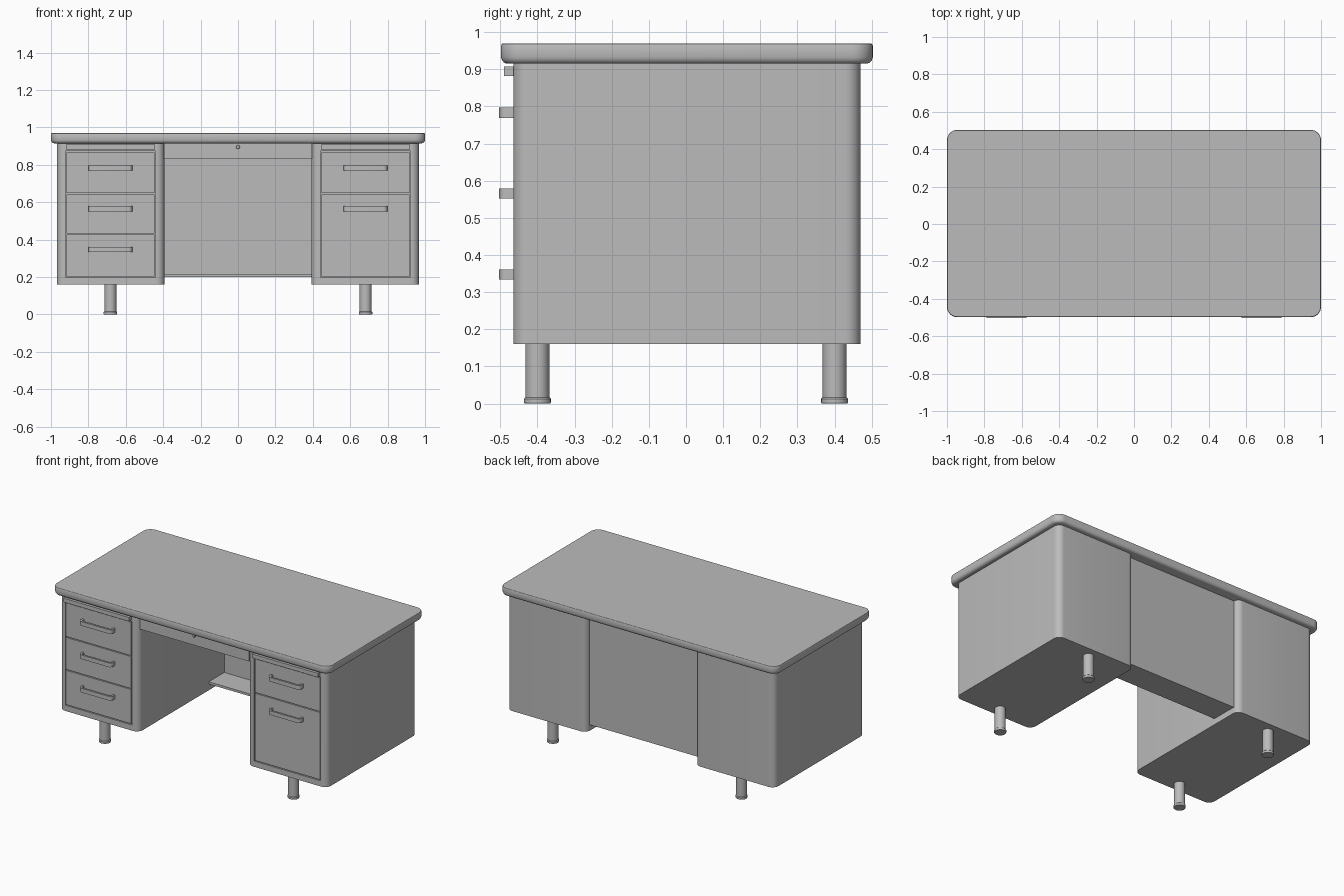
import bpy
import bmesh
from math import cos, sin, pi

cube = bpy.data.objects.get("Cube")
if cube:
    bpy.data.objects.remove(cube, do_unlink=True)

paint = bpy.data.materials.new("grey painted steel")
paint.use_nodes = True
GREY = (0.5, 0.5, 0.5, 1)
paint.diffuse_color = GREY
paint.node_tree.nodes["Principled BSDF"].inputs["Base Color"].default_value = GREY


def finish(name, bm, smooth=False):
    bmesh.ops.recalc_face_normals(bm, faces=bm.faces)
    mesh = bpy.data.meshes.new(name)
    bm.to_mesh(mesh)
    bm.free()
    obj = bpy.data.objects.new(name, mesh)
    bpy.context.collection.objects.link(obj)
    mesh.materials.append(paint)
    if smooth:
        bpy.ops.object.select_all(action='DESELECT')
        obj.select_set(True)
        bpy.context.view_layer.objects.active = obj
        bpy.ops.object.shade_smooth_by_angle()
    return obj


def box(name, x, y, z):
    bm = bmesh.new()
    bmesh.ops.create_cube(bm, size=1)
    for v in bm.verts:
        v.co = [lo + (c + 0.5) * (hi - lo) for c, (lo, hi) in zip(v.co, (x, y, z))]
    return finish(name, bm)


def loft(name, rings):
    """Skin closed rings of points and cap both ends."""
    bm = bmesh.new()
    loops = [[bm.verts.new(p) for p in ring] for ring in rings]
    for a, b in zip(loops, loops[1:]):
        for i in range(len(a)):
            j = (i + 1) % len(a)
            bm.faces.new((a[i], a[j], b[j], b[i]))
    bm.faces.new(loops[0])
    bm.faces.new(loops[-1])
    return finish(name, bm, True)


def rounded_ring(x, y, z, r, inset=0, steps=8):
    pts = []
    for k, (sx, sy) in enumerate(((1, 1), (-1, 1), (-1, -1), (1, -1))):
        cx = x[1] - r if sx > 0 else x[0] + r
        cy = y[1] - r if sy > 0 else y[0] + r
        for i in range(steps + 1):
            a = (k + i / steps) * pi / 2
            pts.append((cx + (r - inset) * cos(a), cy + (r - inset) * sin(a), z))
    return pts


def turned(name, x, y, profile, sides=32):
    return loft(name, [[(x + r * cos(2 * pi * i / sides), y + r * sin(2 * pi * i / sides), z)
                        for i in range(sides)] for r, z in profile])


def handle(name, cx, cz):
    """Flat bar bent into a U with rounded corners."""
    half, front, back, r, t = 0.117, -0.503, -0.46, 0.02, 0.012
    outer, inner = [(-half, back)], [(-half + t, back)]
    for start, side in ((pi, -1), (1.5 * pi, 1)):
        for i in range(6):
            a = start + i / 5 * pi / 2
            px, py = side * (half - r), front + r
            outer.append((px + r * cos(a), py + r * sin(a)))
            inner.append((px + (r - t) * cos(a), py + (r - t) * sin(a)))
    outer.append((half, back))
    inner.append((half - t, back))
    rings = [[(cx + ox, oy, cz - 0.0135), (cx + ix, iy, cz - 0.0135),
              (cx + ix, iy, cz + 0.0135), (cx + ox, oy, cz + 0.0135)]
             for (ox, oy), (ix, iy) in zip(outer, inner)]
    return loft(name, rings)


# Desktop slab with a rolled lower edge
TOP_X, TOP_Y = (-1, 1), (-0.498, 0.503)
edge = [(0.915, 0.016), (0.918, 0.008), (0.924, 0.003), (0.932, 0),
        (0.963, 0), (0.968, 0.002), (0.97, 0.005)]
loft("desktop", [rounded_ring(TOP_X, TOP_Y, z, 0.055, i) for z, i in edge])

# Pedestals with their drawers, pull-out boards, handles and legs
FRONT, BACK, GAP = -0.465, 0.47, 0.003
for side, s, splits in (("right", -1, (0.2, 0.43, 0.645, 0.87)),
                        ("left", 1, (0.2, 0.645, 0.87))):
    def span(a, b):
        return (a, b) if s > 0 else (-b, -a)

    body = loft(side + "_pedestal", [rounded_ring(span(0.393, 0.968), (FRONT, BACK), z, 0.042)
                                     for z in (0.16, 0.917)])
    cutter = box(side + "_drawer_opening", span(0.441, 0.923), (FRONT - 0.1, FRONT + 0.025),
                 (0.197, 0.873))
    cutter.hide_render = True
    cutter.hide_viewport = True
    cut = body.modifiers.new("opening", 'BOOLEAN')
    cut.object = cutter
    cut.solver = 'EXACT'

    for n, (low, high) in enumerate(zip(splits, splits[1:]), 1):
        box(f"{side}_drawer_{n}", span(0.447, 0.917), (FRONT, FRONT + 0.03),
            (low + GAP, high - GAP))
    for n, z in enumerate((0.783, 0.565, 0.347)[:len(splits) - 1], 1):
        handle(f"{side}_handle_{n}", s * 0.682, z)
    box(side + "_pull_out_board", span(0.445, 0.92), (-0.49, FRONT + 0.01), (0.882, 0.908))
    for place, y in (("front", -0.4), ("back", 0.4)):
        turned(f"{side}_{place}_leg", s * 0.682, y,
               [(0.034, 0), (0.036, 0.003), (0.036, 0.013), (0.032, 0.017), (0.032, 0.165)])

# Panel, ledge and drawer between the pedestals
box("modesty_panel", (-0.395, 0.395), (0.42, 0.435), (0.2, 0.917))
box("panel_ledge", (-0.395, 0.395), (0.26, 0.43), (0.2, 0.215))
box("centre_drawer", (-0.395, 0.395), (-0.45, 0.1), (0.83, 0.917))

# Lock barrel in the centre drawer
lock = turned("drawer_lock", 0, 0, [(0.01, 0), (0.01, 0.018), (0.008, 0.02)], 20)
lock.rotation_euler.x = pi / 2
lock.location = (0, -0.44, 0.895)
